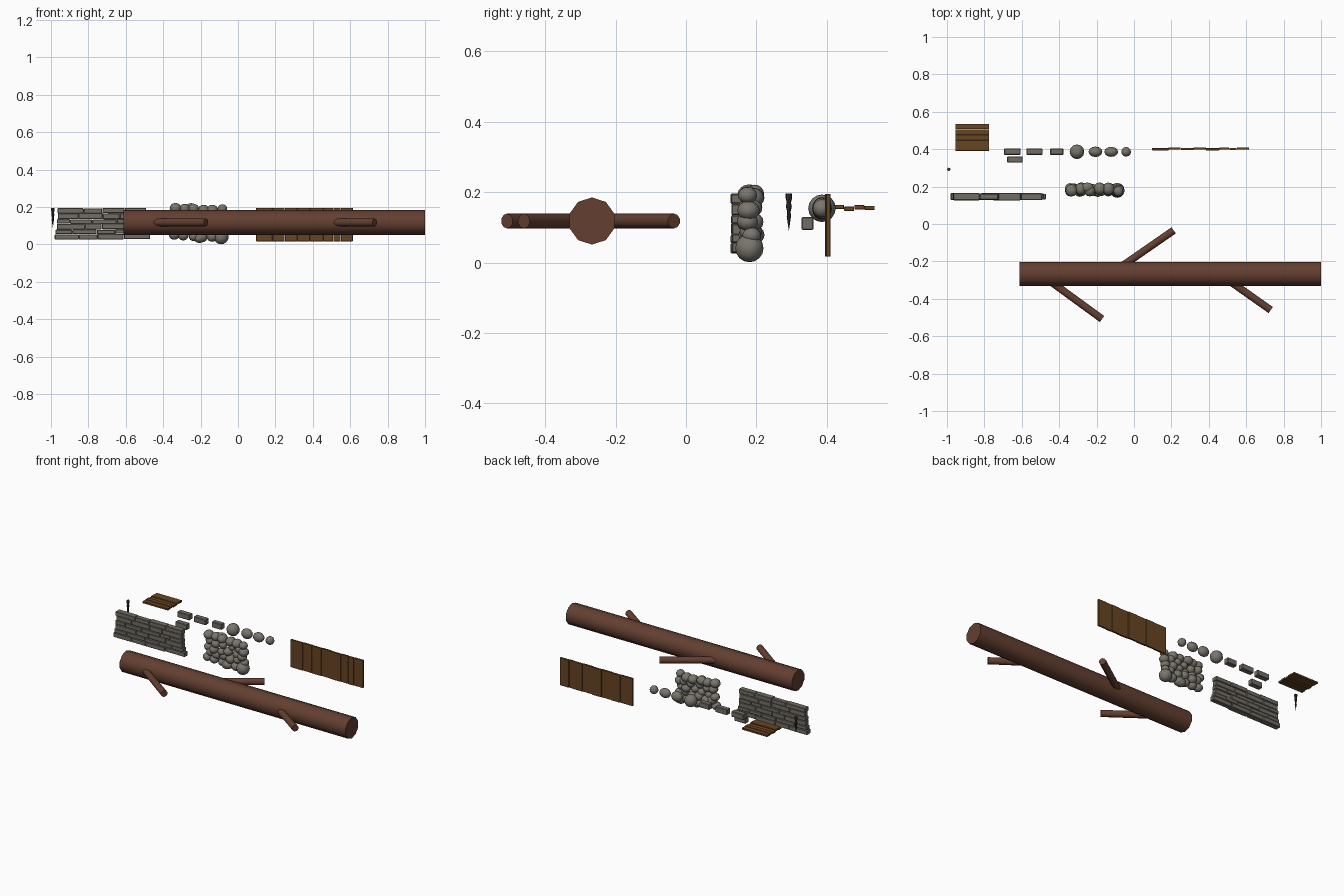
import bpy, bmesh, math, random
from mathutils import Matrix, Vector, Euler

if "Cube" in bpy.data.objects:
    bpy.data.objects.remove(bpy.data.objects["Cube"])

random.seed(4)


def material(name, rgb):
    m = bpy.data.materials.new(name)
    m.diffuse_color = (*rgb, 1)
    m.use_nodes = True
    m.node_tree.nodes["Principled BSDF"].inputs["Base Color"].default_value = m.diffuse_color
    return m


BARK = material("bark brown", (0.125, 0.05, 0.03))
WOOD = material("plank brown", (0.135, 0.058, 0.016))
STONE = material("brick grey", (0.17, 0.155, 0.13))
ROCK = material("cobble grey", (0.195, 0.18, 0.155))
IRON = material("dark iron", (0.04, 0.03, 0.028))


def finish(name, bm, mat, smooth=None):
    bmesh.ops.recalc_face_normals(bm, faces=bm.faces)
    me = bpy.data.meshes.new(name)
    bm.to_mesh(me)
    bm.free()
    me.materials.append(mat)
    ob = bpy.data.objects.new(name, me)
    bpy.context.collection.objects.link(ob)
    if smooth:
        bpy.ops.object.select_all(action='DESELECT')
        ob.select_set(True)
        bpy.context.view_layer.objects.active = ob
        bpy.ops.object.shade_smooth_by_angle(angle=math.radians(smooth))
    return ob


def add_box(bm, lo, hi, bevel=0.0):
    lo, hi = Vector(lo), Vector(hi)
    m = Matrix.Translation((lo + hi) / 2) @ Matrix.Diagonal((*(hi - lo), 1))
    vs = bmesh.ops.create_cube(bm, size=1, matrix=m)["verts"]
    if bevel:
        edges = list({e for v in vs for e in v.link_edges})
        bmesh.ops.bevel(bm, geom=edges, offset=bevel, segments=1, affect='EDGES')


def add_stone(bm, c, r, spin=0.0):
    m = (Matrix.Translation(c) @ Euler((0, 0, spin)).to_matrix().to_4x4()
         @ Matrix.Diagonal((*r, 1)))
    bmesh.ops.create_uvsphere(bm, u_segments=12, v_segments=8, radius=1, matrix=m)


def add_rod(bm, a, b, r, sides):
    a, b = Vector(a), Vector(b)
    rot = (b - a).to_track_quat('Z', 'Y').to_matrix().to_4x4()
    bmesh.ops.create_cone(bm, cap_ends=True, segments=sides, radius1=r, radius2=r,
                          depth=(b - a).length, matrix=Matrix.Translation((a + b) / 2) @ rot)


# fallen trunk with three branch stubs
Z = 0.118
bm = bmesh.new()
add_rod(bm, (-0.613, -0.267, Z), (1.0, -0.267, Z), 0.067, 10)
finish("trunk", bm, BARK, 50)
bm = bmesh.new()
for a, b in (((-0.47, -0.29), (-0.171, -0.508)),
             ((-0.10, -0.25), (0.212, -0.034)),
             ((0.49, -0.29), (0.731, -0.460))):
    add_rod(bm, (*a, Z), (*b, Z), 0.021, 10)
finish("branches", bm, BARK, 50)

# rough brick wall: courses of uneven bricks
bm = bmesh.new()
courses = [(0.027, 0.056, -0.98, (0.13, 0.10, 0.14, 0.14)),
           (0.056, 0.080, -0.975, (0.09, 0.13, 0.10, 0.09, 0.085)),
           (0.080, 0.111, -0.968, (0.15, 0.09, 0.12, 0.12)),
           (0.111, 0.135, -0.968, (0.07, 0.12, 0.13, 0.07, 0.09)),
           (0.135, 0.167, -0.962, (0.11, 0.13, 0.09, 0.14)),
           (0.167, 0.195, -0.965, (0.14, 0.10, 0.12, 0.115))]
for z0, z1, x, widths in courses:
    for w in widths:
        d = random.uniform(0, 0.005)
        j = random.uniform(-0.002, 0.002)
        add_box(bm, (x, 0.126 + d, z0 + j), (x + w - 0.001, 0.166 - d, z1 + j), 0.003)
        x += w
finish("brick_wall", bm, STONE)

# cobble wall: single layer of overlapping round stones
bm = bmesh.new()
for row in range(5):
    for col in range(6):
        r = random.uniform(0.025, 0.032)
        x = -0.337 + col * 0.05 + (0.012 if row % 2 else -0.002) + random.uniform(-.006, .006)
        z = 0.045 + row * 0.036 + random.uniform(-.006, .006)
        if row == 0 and col == 5:
            continue
        add_stone(bm, (min(x, -0.082), 0.182 + random.uniform(-.008, .008), z),
                  (r, r * 1.05, r * 0.9))
add_stone(bm, (-0.09, 0.18, 0.041), (0.040, 0.040, 0.040))
add_stone(bm, (-0.25, 0.195, 0.194), (0.034, 0.027, 0.027))
add_stone(bm, (-0.205, 0.18, 0.034), (0.032, 0.032, 0.026))
finish("cobble_wall", bm, ROCK, 50)

# loose bricks
bm = bmesh.new()
for x, y, z, w in ((-0.65, 0.387, 0.155, 0.088), (-0.533, 0.387, 0.155, 0.086),
                   (-0.413, 0.387, 0.155, 0.07), (-0.637, 0.345, 0.111, 0.082)):
    add_box(bm, (x - w / 2, y - 0.017, z - 0.018), (x + w / 2, y + 0.017, z + 0.018), 0.003)
finish("loose_bricks", bm, STONE)

# loose round stones
bm = bmesh.new()
for x, r in ((-0.305, (0.039, 0.039, 0.039)), (-0.206, (0.037, 0.028, 0.032)),
             (-0.122, (0.037, 0.027, 0.030)), (-0.042, (0.026, 0.026, 0.026))):
    add_stone(bm, (x, 0.386, 0.154), r)
finish("loose_stones", bm, ROCK, 50)

# upright plank panel
bm = bmesh.new()
cuts = (0.097, 0.185, 0.25, 0.318, 0.385, 0.457, 0.51, 0.55, 0.615)
for i, (a, b) in enumerate(zip(cuts, cuts[1:])):
    d = (0, 0.003, 0.001, 0.004)[i % 4]
    add_box(bm, (a, 0.394 + d, 0.017), (b - 0.001, 0.406 + d, 0.195), 0.001)
finish("plank_panel", bm, WOOD)

# small flat plank board
bm = bmesh.new()
for i in range(5):
    y = 0.391 + i * 0.029
    d = (0, 0.003, -0.002, 0.002, 0)[i]
    add_box(bm, (-0.955, y, 0.149 + d), (-0.774, y + 0.0285, 0.161 + d), 0.001)
finish("plank_board", bm, WOOD)

# iron spike, turned from a stepped profile
bm = bmesh.new()
prof = [(0, 0.196), (0.009, 0.196), (0.009, 0.182), (0.006, 0.170), (0.0085, 0.160),
        (0.005, 0.145), (0.006, 0.130), (0.003, 0.110), (0, 0.089)]
vs = [bm.verts.new((-0.99 + r, 0.292, z)) for r, z in prof]
es = [bm.edges.new(p) for p in zip(vs, vs[1:])]
bmesh.ops.spin(bm, geom=vs + es, cent=(-0.99, 0.292, 0), axis=(0, 0, 1),
               angle=math.tau, steps=8)
bmesh.ops.remove_doubles(bm, verts=bm.verts, dist=0.0001)
finish("spike", bm, IRON)
